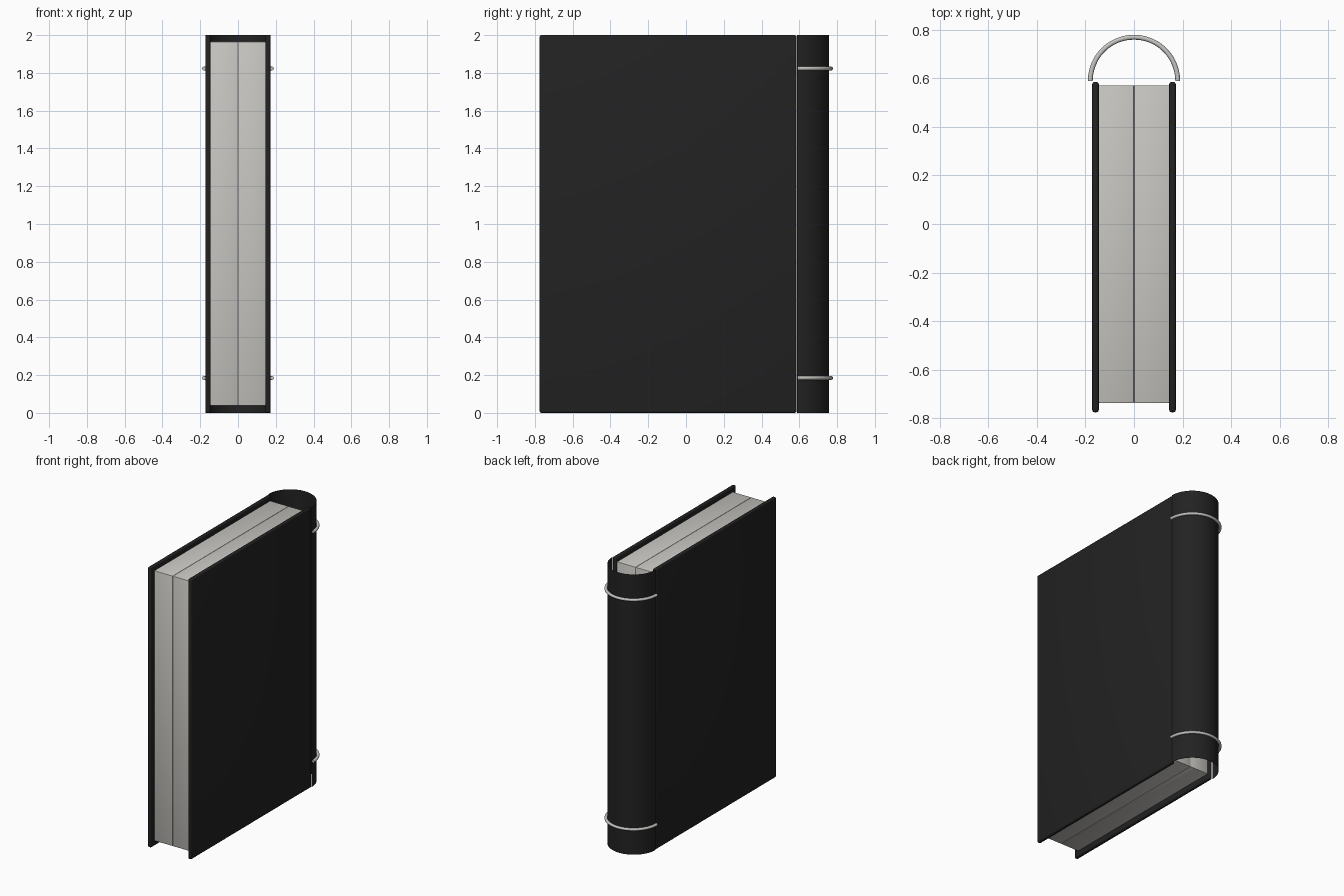
import bpy, bmesh, math
from mathutils import Vector

if "Cube" in bpy.data.objects:
    bpy.data.objects.remove(bpy.data.objects["Cube"])


def material(name, color):
    m = bpy.data.materials.new(name)
    m.diffuse_color = (*color, 1)
    m.use_nodes = True
    m.node_tree.nodes["Principled BSDF"].inputs["Base Color"].default_value = m.diffuse_color
    return m


BLACK = material("black_cover", (0.016, 0.016, 0.016))
PAPER = material("paper", (0.58, 0.565, 0.535))
METAL = material("grey_metal", (0.56, 0.56, 0.54))
SPINE_Y = 0.585  # where the half-round spine meets the boards


def finish(bm, name, mat):
    bmesh.ops.recalc_face_normals(bm, faces=bm.faces)
    me = bpy.data.meshes.new(name)
    bm.to_mesh(me)
    bm.free()
    ob = bpy.data.objects.new(name, me)
    bpy.context.collection.objects.link(ob)
    me.materials.append(mat)
    bpy.ops.object.select_all(action='DESELECT')
    ob.select_set(True)
    bpy.context.view_layer.objects.active = ob
    bpy.ops.object.shade_smooth_by_angle(angle=math.radians(35))
    return ob


def block(name, lo, hi, bevel, segments, mat):
    lo, hi = Vector(lo), Vector(hi)
    bm = bmesh.new()
    bmesh.ops.create_cube(bm, size=1)
    bmesh.ops.scale(bm, vec=hi - lo, verts=bm.verts)
    bmesh.ops.translate(bm, vec=(lo + hi) / 2, verts=bm.verts)
    bmesh.ops.bevel(bm, geom=bm.edges[:], offset=bevel, segments=segments,
                    profile=0.5, affect='EDGES')
    return finish(bm, name, mat)


def half_ring(name, z, major, minor, y, steps=24, sides=12):
    bm = bmesh.new()
    rows = []
    for i in range(steps + 1):
        a = math.pi * i / steps
        row = []
        for j in range(sides):
            b = 2 * math.pi * j / sides
            r = major + minor * math.cos(b)
            row.append(bm.verts.new((r * math.cos(a), y + r * math.sin(a),
                                     z + minor * math.sin(b))))
        rows.append(row)
    for p, q in zip(rows, rows[1:]):
        for j in range(sides):
            k = (j + 1) % sides
            bm.faces.new((p[j], p[k], q[k], q[j]))
    bm.faces.new(rows[0])
    bm.faces.new(rows[-1])
    return finish(bm, name, METAL)


# Cover boards and the two page blocks, one of each per side
for side, s in (("left", -1), ("right", 1)):
    x0, x1 = sorted((s * 0.145, s * 0.172))
    block(side + "_cover", (x0, -0.775, 0), (x1, SPINE_Y, 2), 0.010, 3, BLACK)
    x0, x1 = sorted((0, s * 0.146))
    block(side + "_pages", (x0, -0.737, 0.038), (x1, 0.571, 1.966), 0.004, 2, PAPER)

# Thin open half-cylinder spine
bm = bmesh.new()
prev = None
for i in range(33):
    a = math.pi * i / 32
    x, y = 0.171 * math.cos(a), SPINE_Y + 0.002 + 0.171 * math.sin(a)
    cur = (bm.verts.new((x, y, 0)), bm.verts.new((x, y, 2)))
    if prev:
        bm.faces.new((prev[0], cur[0], cur[1], prev[1]))
    prev = cur
finish(bm, "spine", BLACK)

# Metal bands round the spine
half_ring("lower_band", 0.185, 0.18, 0.01, SPINE_Y + 0.004)
half_ring("upper_band", 1.823, 0.18, 0.01, SPINE_Y + 0.004)
